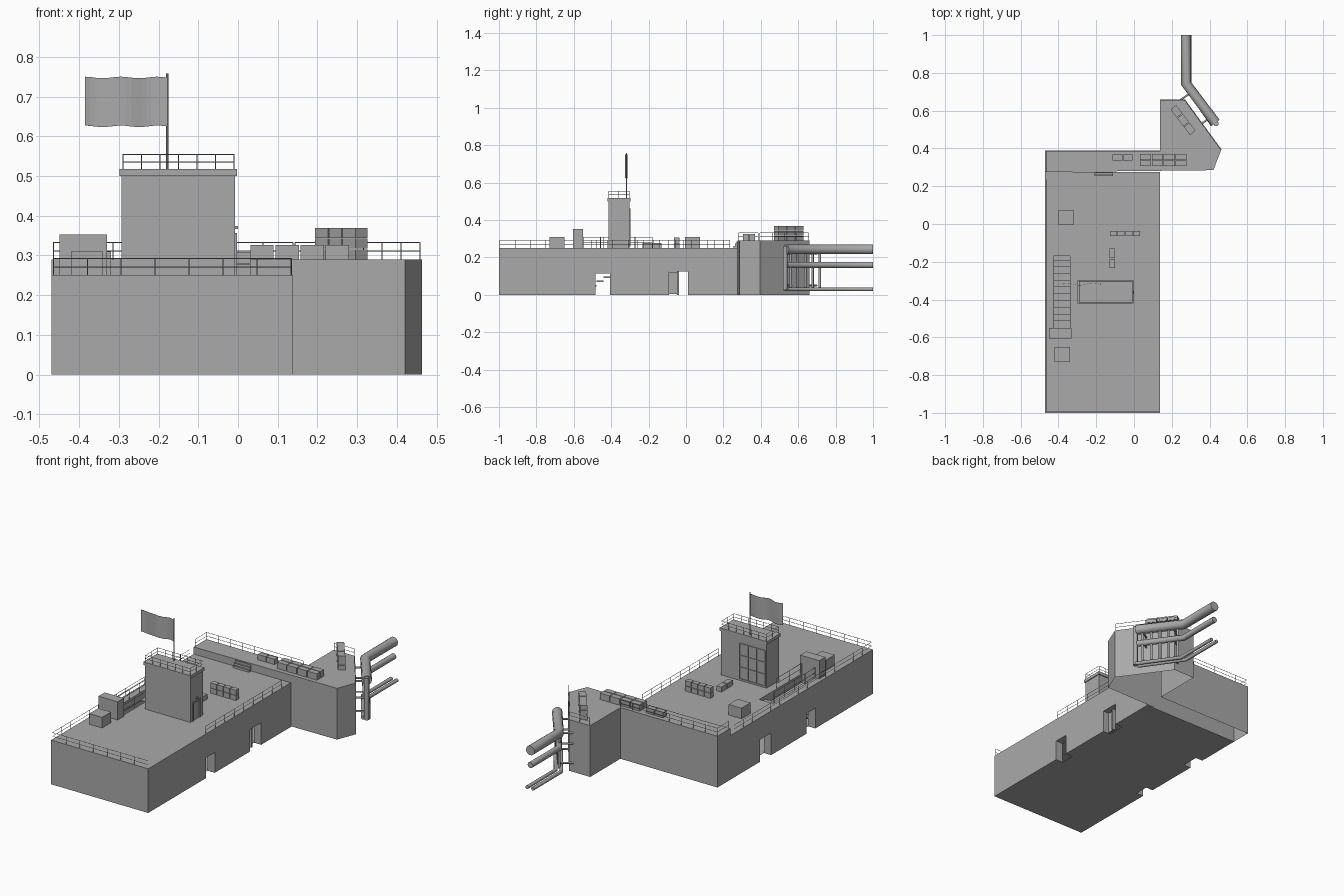
import bpy, bmesh, math
from mathutils import Vector

if "Cube" in bpy.data.objects:
    bpy.data.objects.remove(bpy.data.objects["Cube"])

mat = bpy.data.materials.new("plain_grey")
mat.diffuse_color = (0.4, 0.4, 0.4, 1)
mat.use_nodes = True
mat.node_tree.nodes["Principled BSDF"].inputs["Base Color"].default_value = mat.diffuse_color


def make(name, bm):
    me = bpy.data.meshes.new(name)
    bm.to_mesh(me)
    bm.free()
    ob = bpy.data.objects.new(name, me)
    me.materials.append(mat)
    bpy.context.collection.objects.link(ob)
    return ob


def add_box(bm, x0, x1, y0, y1, z0, z1):
    vs = bmesh.ops.create_cube(bm, size=1)["verts"]
    for v in vs:
        v.co = Vector(((x0 + x1) / 2 + v.co.x * (x1 - x0),
                       (y0 + y1) / 2 + v.co.y * (y1 - y0),
                       (z0 + z1) / 2 + v.co.z * (z1 - z0)))
    return vs


def box(name, *dims):
    bm = bmesh.new()
    add_box(bm, *dims)
    return make(name, bm)


def add_rod(bm, a, b, r, n=4):
    a, b = Vector(a), Vector(b)
    d = b - a
    vs = bmesh.ops.create_cone(bm, cap_ends=True, segments=n, radius1=r, radius2=r, depth=d.length)["verts"]
    q = d.to_track_quat('Z', 'Y')
    for v in vs:
        v.co = q @ v.co + (a + b) / 2


def railing(name, pts, h=0.042, step=0.08, z=0.25, r=0.0013):
    bm = bmesh.new()
    for (ax, ay), (bx, by) in zip(pts, pts[1:]):
        n = max(1, round(math.hypot(bx - ax, by - ay) / step))
        for f in (0.5, 1):
            add_rod(bm, (ax, ay, z + h * f), (bx, by, z + h * f), r)
        for i in range(n + 1):
            x, y = ax + (bx - ax) * i / n, ay + (by - ay) * i / n
            add_rod(bm, (x, y, z), (x, y, z + h), r)
    return make(name, bm)


def pipe(name, pts, r):
    cu = bpy.data.curves.new(name, 'CURVE')
    cu.dimensions = '3D'
    cu.bevel_depth = r
    cu.bevel_resolution = 3
    cu.use_fill_caps = True
    sp = cu.splines.new('POLY')
    sp.points.add(len(pts) - 1)
    for p, c in zip(sp.points, pts):
        p.co = (*c, 1)
    cu.materials.append(mat)
    ob = bpy.data.objects.new(name, cu)
    bpy.context.collection.objects.link(ob)
    return ob


def crates(name, cx, cy, z0, nx, ny, nz, sx, sy, sz, angle=0):
    bm = bmesh.new()
    g = 0.002
    for i in range(nx):
        for j in range(ny):
            for k in range(nz):
                x, y, z = (i - nx / 2) * sx, (j - ny / 2) * sy, k * sz
                add_box(bm, x + g, x + sx - g, y + g, y + sy - g, z, z + sz - g)
    ob = make(name, bm)
    ob.location = (cx, cy, z0)
    ob.rotation_euler.z = angle
    return ob


# Main hall, cut by doorways on both long sides and by the roof stairwell
L, R, D = -0.47, 0.138, 0.045
hall = box("main_hall", L, R, -1, 0.275, 0, 0.25)
bm = bmesh.new()
for y0, y1, h in ((-0.485, -0.405, 0.115), (-0.09, 0.01, 0.125)):
    add_box(bm, R - D, R + 0.1, y0, y1, -0.1, h)
    add_box(bm, L - 0.1, L + D, y0, y1, -0.1, h)
add_box(bm, -0.425, -0.34, -0.55, -0.17, 0.2, 0.35)
cutter = make("opening_cutter", bm)
cutter.hide_render = True
cutter.hide_set(True)
mod = hall.modifiers.new("openings", 'BOOLEAN')
mod.object = cutter
mod.solver = 'EXACT'
bpy.context.view_layer.objects.active = hall
bpy.ops.object.modifier_apply(modifier=mod.name)

# Open the inner ends of the doorways and the stairwell into the hall
bm = bmesh.new()
bm.from_mesh(hall.data)
inner = [f for f in bm.faces
         if (abs(f.normal.x) > 0.9 and min(abs(f.calc_center_median().x - x) for x in (R - D, L + D)) < 0.003
             and f.calc_center_median().z < 0.13)
         or (f.normal.z > 0.9 and abs(f.calc_center_median().z - 0.2) < 0.003)]
bmesh.ops.delete(bm, geom=inner, context='FACES')
bm.to_mesh(hall.data)
bm.free()

# Half open door leaf and its frame bar
box("door_leaf", R - 0.04, R - 0.034, -0.09, -0.045, 0.004, 0.122)
box("door_post", R - 0.04, R - 0.02, -0.047, -0.038, 0, 0.125)

# Raised rear strip and angled wing, open underneath
outline = [(L, 0.275), (0.42, 0.285), (0.463, 0.395), (0.27, 0.66), (R, 0.66), (R, 0.39), (L, 0.39)]
bm = bmesh.new()
top = bm.faces.new([bm.verts.new((x, y, 0.29)) for x, y in outline])
ext = bmesh.ops.extrude_edge_only(bm, edges=top.edges[:])
for v in ext["geom"]:
    if isinstance(v, bmesh.types.BMVert):
        v.co.z = 0
bmesh.ops.recalc_face_normals(bm, faces=bm.faces)
top.normal_update()
if top.normal.z < 0:
    bmesh.ops.reverse_faces(bm, faces=bm.faces)
make("rear_wing", bm)

# Railings
railing("roof_railing", [(R - 0.005, -0.995), (L + 0.005, -0.995), (L + 0.005, 0.235)])
railing("right_railing", [(R - 0.003, -0.48), (R - 0.003, 0.2)])
railing("rear_railing", [(L + 0.005, 0.28), (L + 0.005, 0.385), (R, 0.385)], z=0.29)
railing("wing_railing", [(0.458, 0.395), (0.268, 0.655), (0.143, 0.655)], z=0.29)

# Tower
box("tower_body", -0.293, -0.008, -0.415, -0.302, 0.25, 0.503)
box("tower_cap", -0.298, -0.003, -0.42, -0.297, 0.5, 0.517)
railing("tower_railing", [(-0.29, -0.414), (-0.01, -0.414), (-0.01, -0.303), (-0.29, -0.303), (-0.29, -0.414)],
        h=0.037, step=0.05, z=0.517)

# Tower window bars on the rear and door frame on the right
bm = bmesh.new()
for i in range(4):
    x = -0.284 + i * 0.053
    add_box(bm, x - 0.002, x + 0.002, -0.303, -0.297, 0.26, 0.46)
    z = 0.26 + i * 0.0667
    add_box(bm, -0.286, -0.123, -0.303, -0.298, z - 0.002, z + 0.002)
make("tower_window_bars", bm)
bm = bmesh.new()
add_box(bm, -0.01, -0.003, -0.397, -0.391, 0.25, 0.355)
add_box(bm, -0.01, -0.003, -0.336, -0.33, 0.25, 0.355)
add_box(bm, -0.01, -0.003, -0.397, -0.33, 0.35, 0.356)
add_box(bm, -0.01, 0.0, -0.37, -0.355, 0.366, 0.374)
make("tower_door_frame", bm)

# Flag pole and waving flag
bm = bmesh.new()
add_rod(bm, (-0.178, -0.318, 0.51), (-0.178, -0.318, 0.758), 0.0028, 8)
make("flag_pole", bm)
bm = bmesh.new()
n = 16
cols = []
for i in range(n + 1):
    t = i / n
    x, y = -0.18 - 0.205 * t, -0.318 + 0.006 * math.sin(t * 9)
    dz = 0.002 * math.sin(t * 14)
    cols.append([bm.verts.new((x, y, z + dz)) for z in (0.625, 0.748)])
for a, b in zip(cols, cols[1:]):
    bm.faces.new((a[0], b[0], b[1], a[1]))
flag = make("flag", bm)
flag.modifiers.new("thickness", 'SOLIDIFY').thickness = 0.001

# Roof boxes and stair housing
box("rear_vent_box", -0.40, -0.32, -0.005, 0.075, 0.25, 0.31)
box("front_vent_box", -0.42, -0.34, -0.73, -0.65, 0.25, 0.31)
box("stair_housing", -0.45, -0.33, -0.605, -0.55, 0.25, 0.353)
bm = bmesh.new()
for i in range(10):
    y = -0.19 - i * 0.036
    add_box(bm, -0.425, -0.34, y - 0.036, y, 0.222 - i * 0.022, 0.23 - i * 0.022)
make("stair_steps", bm)
railing("stair_railing", [(-0.425, -0.18), (-0.425, -0.55)], h=0.058, step=0.09, r=0.0018)
railing("stair_railing_inner", [(-0.338, -0.33), (-0.338, -0.55)], h=0.058, step=0.09, r=0.0018)

# Stacked crates and the small step up to the rear strip
crates("roof_crates_long", -0.048, -0.05, 0.25, 4, 1, 2, 0.041, 0.032, 0.03)
crates("roof_crates_short", -0.115, -0.182, 0.25, 1, 2, 1, 0.034, 0.053, 0.03)
crates("rear_crates_small", -0.06, 0.352, 0.29, 2, 1, 1, 0.055, 0.034, 0.032)
crates("rear_crates_large", 0.155, 0.338, 0.29, 4, 2, 1, 0.063, 0.034, 0.038)
crates("wing_crates", 0.26, 0.55, 0.29, 3, 1, 3, 0.058, 0.042, 0.027, math.radians(-53))
for i in range(3):
    box("rear_step", -0.21, -0.11, 0.255 + i * 0.008, 0.275, 0.25 + i * 0.012, 0.262 + i * 0.012)

# Pipes running to the rear, bending along the wing and dropping down
for name, x, z, r, ex, ey in (("large_pipe", 0.275, 0.243, 0.027, 0.432, 0.535),
                              ("medium_pipe", 0.275, 0.16, 0.017, 0.425, 0.535),
                              ("small_pipe_outer", 0.295, 0.03, 0.01, 0.44, 0.54),
                              ("small_pipe_inner", 0.26, 0.03, 0.01, 0.415, 0.525)):
    pipe(name, [(x, 1, z), (x, 0.745, z), (ex, ey, z)], r)
pipe("end_riser", [(0.435, 0.53, 0.262), (0.435, 0.53, 0.025)], 0.013)
for i in range(5):
    t = 0.12 + i * 0.19
    x, y = 0.43 - 0.155 * t, 0.535 + 0.205 * t
    pipe("riser", [(x, y, 0.24), (x, y, 0.03)], 0.007)
for z in (0.05, 0.16, 0.22):
    for t in (0.15, 0.8):
        x, y = 0.43 - 0.155 * t, 0.535 + 0.205 * t
        pipe("wall_bracket", [(x, y, z), (x - 0.085, y - 0.06, z)], 0.005)
